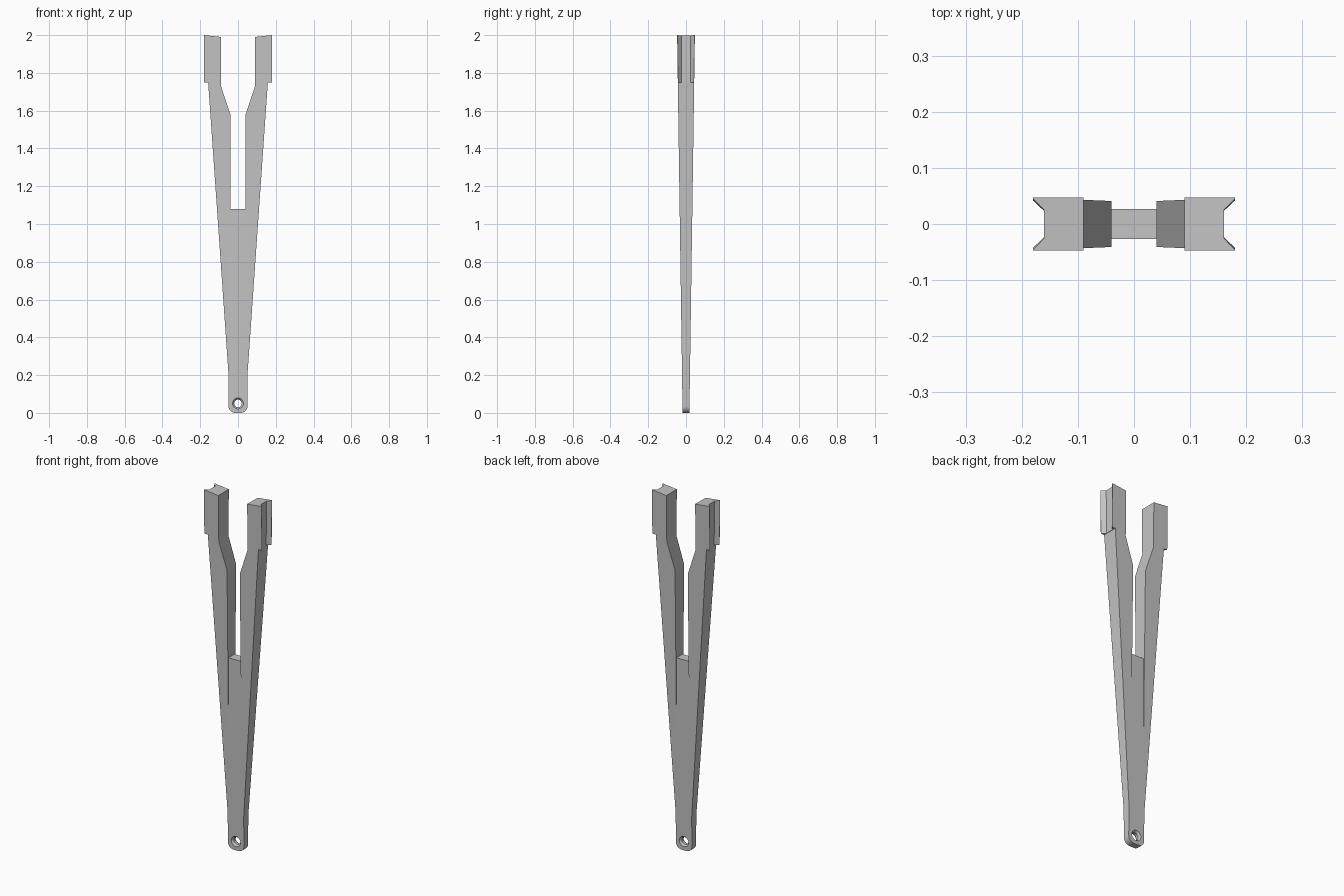
import bpy, bmesh, math

cube = bpy.data.objects.get("Cube")
if cube:
    bpy.data.objects.remove(cube, do_unlink=True)

grey = bpy.data.materials.new("light grey")
grey.use_nodes = True
grey.diffuse_color = (0.55, 0.55, 0.55, 1)
grey.node_tree.nodes["Principled BSDF"].inputs["Base Color"].default_value = (0.55, 0.55, 0.55, 1)


def half_depth(z):
    """The whole fork thickens evenly towards the top."""
    return 0.018 + 0.0145 * z


def loft(name, rings):
    """Skin matching closed rings of points and cap both ends."""
    bm = bmesh.new()
    loops = [[bm.verts.new(p) for p in ring] for ring in rings]
    n = len(loops[0])
    for a, b in zip(loops, loops[1:]):
        for i in range(n):
            j = (i + 1) % n
            bm.faces.new((a[i], a[j], b[j], b[i]))
    bm.faces.new(loops[0])
    bm.faces.new(loops[-1])
    bmesh.ops.recalc_face_normals(bm, faces=bm.faces)
    mesh = bpy.data.meshes.new(name)
    bm.to_mesh(mesh)
    bm.free()
    mesh.materials.append(grey)
    obj = bpy.data.objects.new(name, mesh)
    bpy.context.collection.objects.link(obj)
    return obj


def cut(target, cutter):
    """Subtract the cutter from the target, then discard it."""
    cutter.hide_render = True
    mod = target.modifiers.new("cut", "BOOLEAN")
    mod.operation = "DIFFERENCE"
    mod.solver = "EXACT"
    mod.object = cutter
    bpy.context.view_layer.objects.active = target
    bpy.ops.object.modifier_apply(modifier=mod.name)
    bpy.data.objects.remove(cutter, do_unlink=True)


# Fork body: half outline from rounded foot up the outside and down the slot
radius = 0.035
half = []
for i in range(9):
    a = math.radians(-90 + i * 90 / 8)
    half.append((0.05 - radius + radius * math.cos(a), radius + radius * math.sin(a)))
half += [(0.05, 0.2), (0.158, 1.75), (0.18, 1.75), (0.18, 2.0),
         (0.09, 1.99), (0.09, 1.73), (0.04, 1.58), (0.04, 1.08)]
outline = half + [(-x, z) for x, z in reversed(half)]
fork = loft("fork_body", [[(x, side * half_depth(z), z) for x, z in outline]
                          for side in (-1, 1)])

# Web between the arms: thinner than the arms, recessed on both faces
for side in (-1, 1):
    y0, y1 = side * half_depth(0.6), side * 0.1
    cut(fork, loft("web_recess_cutter",
                   [[(-0.04, y0, z), (0.04, y0, z), (0.04, y1, z), (-0.04, y1, z)]
                    for z in (0.5, 1.3)]))

# Flared groove down the outside of each head
for side in (-1, 1):
    rings = []
    for z in (1.7, 2.1):
        k = half_depth(z) / half_depth(2)
        section = [(0.16, -0.025), (0.19, -0.056), (0.19, 0.056), (0.16, 0.025)]
        rings.append([(side * x, y * k, z) for x, y in section])
    cut(fork, loft("groove_cutter", rings))

# Countersunk pivot hole through the foot
hole = [(-0.025, 0.034), (-0.008, 0.02), (0.008, 0.02), (0.025, 0.034)]
cut(fork, loft("hole_cutter",
               [[(r * math.cos(math.tau * i / 32), y, 0.05 + r * math.sin(math.tau * i / 32))
                 for i in range(32)] for y, r in hole]))

# Smooth the rounded foot and hole, keep the other edges crisp
bpy.ops.object.select_all(action="DESELECT")
fork.select_set(True)
bpy.context.view_layer.objects.active = fork
bpy.ops.object.shade_smooth_by_angle(angle=math.radians(20))
